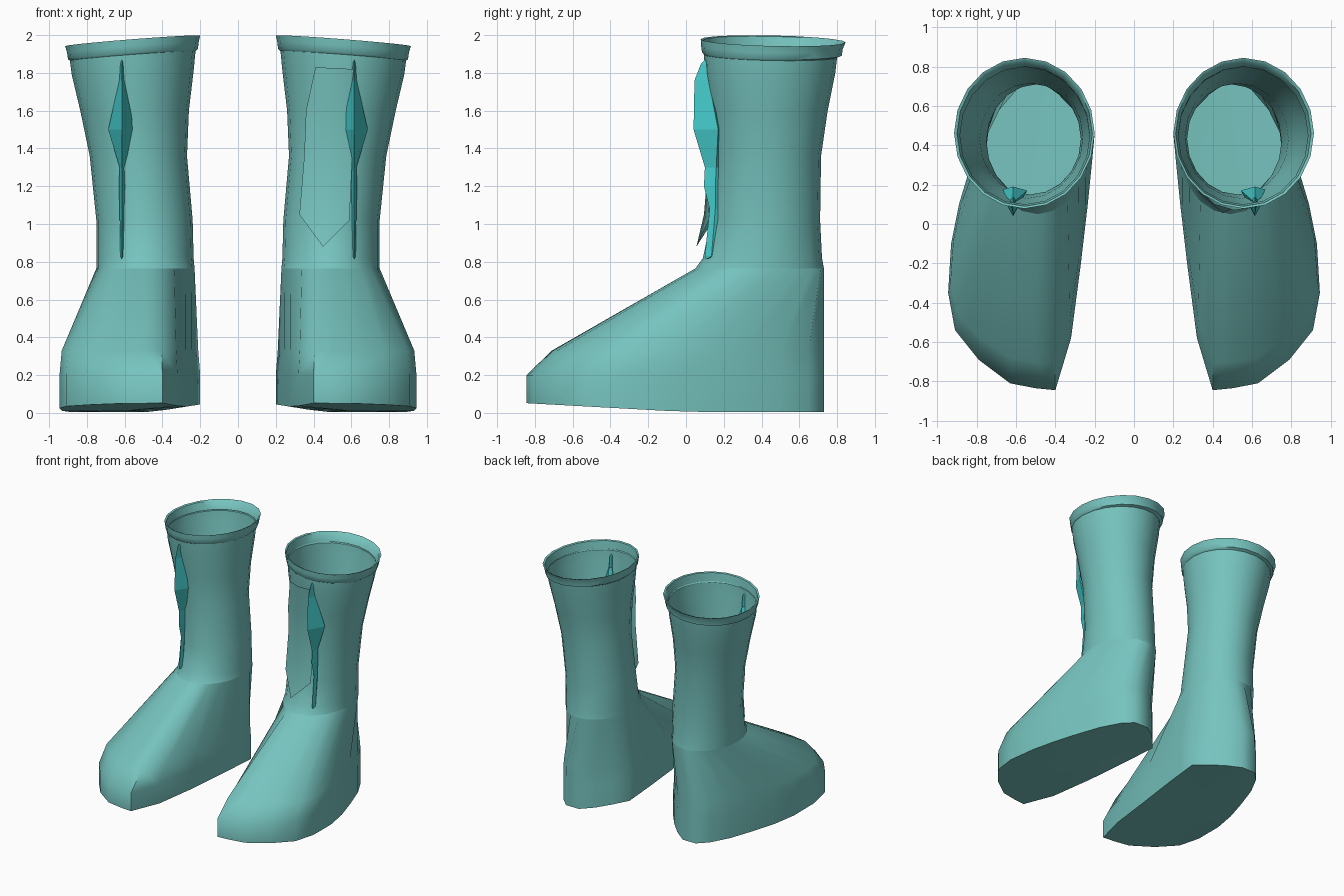
import bpy, bmesh, math

if "Cube" in bpy.data.objects:
    bpy.data.objects.remove(bpy.data.objects["Cube"])

N = 20


def material(name, rgb):
    m = bpy.data.materials.new(name)
    m.diffuse_color = (*rgb, 1)
    m.use_nodes = True
    m.node_tree.nodes["Principled BSDF"].inputs["Base Color"].default_value = m.diffuse_color
    return m


teal = material("soft teal", (0.181, 0.546, 0.515))
cyan = material("bright cyan", (0.06, 0.60, 0.60))


def finish(name, bm, mat, angle):
    bmesh.ops.recalc_face_normals(bm, faces=bm.faces[:])
    me = bpy.data.meshes.new(name)
    bm.to_mesh(me)
    bm.free()
    me.materials.append(mat)
    ob = bpy.data.objects.new(name, me)
    bpy.context.collection.objects.link(ob)
    bpy.ops.object.select_all(action='DESELECT')
    ob.select_set(True)
    bpy.context.view_layer.objects.active = ob
    if angle:
        bpy.ops.object.shade_smooth_by_angle(angle=math.radians(angle))
    return ob


def loft(name, rings, mat, side, angle=50, tip_low=None, tip_high=None):
    """Skin a stack of closed rings; optional fan to a point at either end."""
    bm = bmesh.new()
    vs = [[bm.verts.new((side * x, y, z)) for x, y, z in r] for r in rings]
    n = len(vs[0])
    for a, b in zip(vs, vs[1:]):
        for i in range(n):
            j = (i + 1) % n
            bm.faces.new((a[i], a[j], b[j], b[i]))
    for ring, tip in ((vs[0], tip_low), (vs[-1], tip_high)):
        if tip:
            t = bm.verts.new((side * tip[0], tip[1], tip[2]))
            for i in range(n):
                bm.faces.new((ring[i], ring[(i + 1) % n], t))
    return finish(name, bm, mat, angle)


def oval(x0, x1, y0, y1, z, tilt=0):
    """Oval ring starting at the front, tilted down towards the outer side."""
    cx, cy, rx, ry = (x0 + x1) / 2, (y0 + y1) / 2, (x1 - x0) / 2, (y1 - y0) / 2
    out = []
    for i in range(N):
        a = math.tau * i / N - math.pi / 2
        out.append((cx + rx * math.cos(a), cy + ry * math.sin(a),
                    z - tilt * math.cos(a) - tilt * 0.3 * math.sin(a)))
    return out


# Sole outline, from the toe round the outer side to the heel and back
outline = [(.5, -.835), (.63, -.81), (.79, -.69), (.91, -.54), (.945, -.35),
           (.93, -.1), (.89, .1), (.83, .3), (.76, .5), (.68, .65),
           (.6, .73), (.48, .73), (.38, .66), (.29, .57), (.2, .46),
           (.215, .3), (.235, .1), (.27, -.2), (.32, -.58), (.4, -.845)]


def sole_z(x, y):
    return 0.005 + max(0, -y * 0.055, (0.45 - x) * 0.16)


ankle = oval(.23, .75, .05, .73, .765)
foot_rings = [
    [(x, y, sole_z(x, y)) for x, y in outline],
    [(x, y, .2) for x, y in outline],
    [(.55 + (x - .55) * .97, y * (.84 if y < 0 else 1), .33) for x, y in outline],
    ankle,
]
shaft_rings = [
    ankle,
    oval(.235, .75, .09, .72, .82),
    oval(.24, .75, .13, .71, 1.02),
    oval(.27, .785, .15, .715, 1.36),
    oval(.26, .835, .13, .75, 1.6),
    oval(.235, .88, .10, .79, 1.8, .01),
    oval(.225, .89, .095, .80, 1.89, .025),
]
cuff_rings = [
    shaft_rings[-1],
    oval(.212, .90, .085, .825, 1.90, .028),
    oval(.208, .905, .08, .83, 1.935, .028),
    oval(.20, .915, .078, .845, 1.97, .028),
    oval(.212, .90, .09, .83, 1.965, .028),
    oval(.225, .885, .10, .80, 1.90, .026),
]

# Dart rows: height, half width, front y, side y
dart = [(.83, .008, .10, .135), (1.08, .012, .125, .155), (1.2, .016, .095, .155),
        (1.3, .012, .10, .16), (1.5, .072, .04, .17), (1.76, .014, .045, .12),
        (1.85, .008, .08, .11)]

for side, label in ((1, "left"), (-1, "right")):
    loft(label + "_foot", foot_rings, teal, side, 55, tip_low=(.58, .05, .012))
    loft(label + "_shaft", shaft_rings, teal, side)
    loft(label + "_cuff", cuff_rings, teal, side)
    # Slim diamond fastener on the front of the shaft
    rings = [[(.615, f, z), (.615 + w, s, z), (.615, s + .02, z), (.615 - w, s, z)]
             for z, w, f, s in dart]
    loft(label + "_dart", rings, cyan, side, 0,
         tip_low=(.615, .11, .815), tip_high=(.615, .10, 1.87))

# Pointed flap beside one dart: columns of (x, y) per height
bm = bmesh.new()
rows = [((.41, .10, 1.83), (.51, .07, 1.825), (.615, .085, 1.82)),
        ((.36, .15, 1.6), (.48, .095, 1.6), (.605, .125, 1.6)),
        ((.35, .165, 1.35), (.47, .12, 1.35), (.605, .135, 1.35)),
        ((.325, .165, 1.05), (.455, .095, 1.05), (.59, .12, 1.02))]
vs = [[bm.verts.new(p) for p in r] for r in rows]
for a, b in zip(vs, vs[1:]):
    for i in range(2):
        bm.faces.new((a[i], b[i], b[i + 1], a[i + 1]))
tip = bm.verts.new((.45, .055, .88))
for i in range(2):
    bm.faces.new((vs[-1][i], tip, vs[-1][i + 1]))
flap = finish("front_flap", bm, teal, 60)
